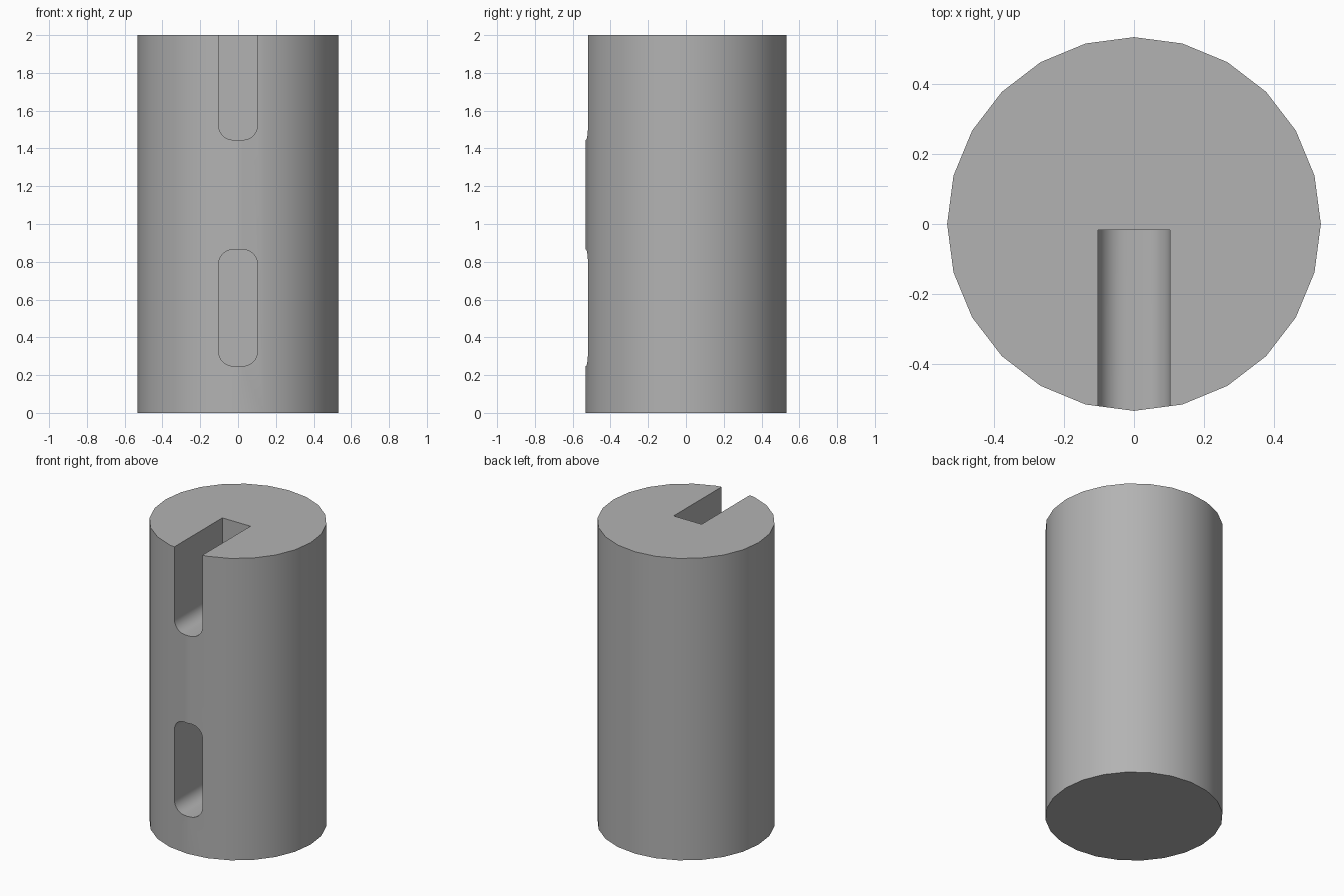
import bpy
import bmesh
from math import pi, cos, sin, radians

cube = bpy.data.objects.get("Cube")
if cube:
    bpy.data.objects.remove(cube, do_unlink=True)

RADIUS, HEIGHT = 0.533, 2.0
SLOT_HALF, SLOT_BACK, CORNER = 0.103, -0.017, 0.078

# Single grey material
grey = bpy.data.materials.new("grey")
grey.use_nodes = True
colour = (0.45, 0.45, 0.45, 1)
grey.diffuse_color = colour
grey.node_tree.nodes["Principled BSDF"].inputs["Base Color"].default_value = colour

# Solid cylinder body
bpy.ops.mesh.primitive_cylinder_add(vertices=24, radius=RADIUS, depth=HEIGHT,
                                    location=(0, 0, HEIGHT / 2))
body = bpy.context.object
body.name = "slotted_cylinder"
body.data.materials.append(grey)


def slot_cutter(name, low, high):
    """Rounded rectangle in the XZ plane, extruded from the front to the slot's back wall."""
    bm = bmesh.new()
    steps = 8
    verts = []
    corners = ((1, high, 0), (-1, high, 1), (-1, low, 2), (1, low, 3))
    for side, z, quarter in corners:
        cx = side * (SLOT_HALF - CORNER)
        cz = z - CORNER if z == high else z + CORNER
        for i in range(steps + 1):
            a = (quarter + i / steps) * pi / 2
            verts.append(bm.verts.new((cx + CORNER * cos(a), -0.7, cz + CORNER * sin(a))))
    face = bm.faces.new(verts)
    new = bmesh.ops.extrude_face_region(bm, geom=[face])["geom"]
    moved = [g for g in new if isinstance(g, bmesh.types.BMVert)]
    bmesh.ops.translate(bm, verts=moved, vec=(0, SLOT_BACK + 0.7, 0))
    bmesh.ops.recalc_face_normals(bm, faces=bm.faces)
    mesh = bpy.data.meshes.new(name)
    bm.to_mesh(mesh)
    bm.free()
    mesh.materials.append(grey)
    cutter = bpy.data.objects.new(name, mesh)
    cutter.hide_render = True
    bpy.context.collection.objects.link(cutter)
    return cutter


# Open slot at the top and closed slot near the base
for name, low, high in (("upper_slot", 1.445, 2.3), ("lower_slot", 0.248, 0.865)):
    cutter = slot_cutter(name, low, high)
    cut = body.modifiers.new(name, "BOOLEAN")
    cut.operation = "DIFFERENCE"
    cut.solver = "EXACT"
    cut.object = cutter
    bpy.context.view_layer.objects.active = body
    bpy.ops.object.modifier_apply(modifier=cut.name)
    bpy.data.objects.remove(cutter, do_unlink=True)

# Smooth walls with crisp rims
bpy.ops.object.select_all(action="DESELECT")
body.select_set(True)
bpy.context.view_layer.objects.active = body
bpy.ops.object.shade_smooth_by_angle(angle=radians(30))
